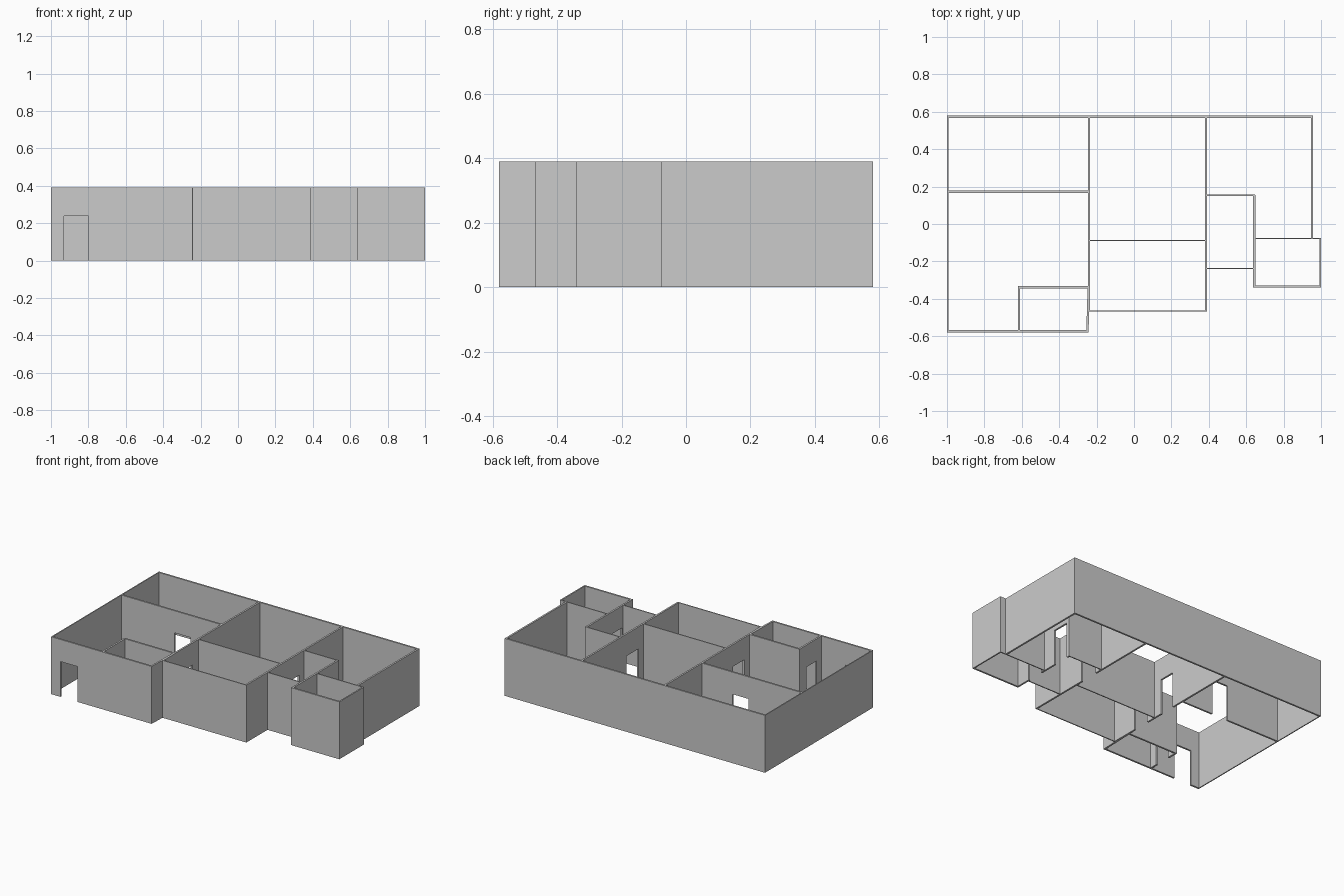
import bpy, bmesh
from mathutils import Vector

if "Cube" in bpy.data.objects:
    bpy.data.objects.remove(bpy.data.objects["Cube"])

HEIGHT, DOOR_H = 0.39, 0.24
THICK, THIN = 0.012, 0.007


def wall(name, start, end, thick=THICK, doors=()):
    """Upright slab from start to end; doors are (from, to) distances along it."""
    a, b = Vector((*start, 0)), Vector((*end, 0))
    along = (b - a).normalized()
    side = Vector((-along.y, along.x, 0)) * thick
    # elevation outline, notched at each doorway
    outline = [(0, 0)]
    for d0, d1 in doors:
        outline += [(d0, 0), (d0, DOOR_H), (d1, DOOR_H), (d1, 0)]
    length = (b - a).length
    outline += [(length, 0), (length, HEIGHT), (0, HEIGHT)]
    bm = bmesh.new()
    face = bm.faces.new([bm.verts.new(a - side / 2 + along * d + Vector((0, 0, z)))
                         for d, z in outline])
    grown = bmesh.ops.extrude_face_region(bm, geom=[face])["geom"]
    bmesh.ops.translate(bm, vec=side, verts=[v for v in grown if isinstance(v, bmesh.types.BMVert)])
    bmesh.ops.recalc_face_normals(bm, faces=bm.faces)
    mesh = bpy.data.meshes.new(name)
    bm.to_mesh(mesh)
    bm.free()
    bpy.context.collection.objects.link(bpy.data.objects.new(name, mesh))


def wall_x(name, y, x0, x1, thick=THICK, doors=()):
    wall(name, (x0, y), (x1, y), thick, [(p - x0, q - x0) for p, q in doors])


def wall_y(name, x, y0, y1, thick=THICK, doors=()):
    wall(name, (x, y0), (x, y1), thick, [(p - y0, q - y0) for p, q in doors])


# outer shell
wall_x("back_wall", 0.574, -1, 0.958)
wall_y("left_wall", -0.9965, -0.58, 0.58, THIN)
wall_x("front_left_wall", -0.574, -1, -0.243, doors=[(-0.93, -0.80)])
wall("slanted_wall", (-0.249, -0.572), (-0.242, -0.338))
wall_x("front_middle_wall", -0.465, -0.246, 0.391, THIN)
wall_y("right_wall", 0.952, -0.08, 0.58)

# long partitions running front to back
wall_y("left_partition", -0.240, -0.468, 0.58,
       doors=[(-0.275, -0.155), (-0.025, 0.085)])
wall_y("right_partition", 0.385, -0.468, 0.58, doors=[(-0.03, 0.10)])

# left rooms and entry closet
wall_x("left_divider", 0.172, -1, -0.24, doors=[(-0.595, -0.475)])
wall_x("closet_back", -0.338, -0.621, -0.24)
wall_y("closet_side", -0.615, -0.574, -0.338, doors=[(-0.515, -0.405)])

# middle divider
wall_x("middle_divider", -0.088, -0.24, 0.385, THIN)

# hall on the right
wall_x("hall_back", 0.153, 0.385, 0.648, THIN)
wall_x("hall_front", -0.238, 0.385, 0.642, THIN)
wall_y("hall_side", 0.643, -0.34, 0.156,
       doors=[(-0.225, -0.11), (0.02, 0.135)])

# small room at the front right corner
wall_x("small_room_back", -0.0775, 0.642, 1, THIN)
wall_x("small_room_front", -0.334, 0.637, 1)
wall_y("small_room_side", 0.9955, -0.34, -0.074, 0.009)
